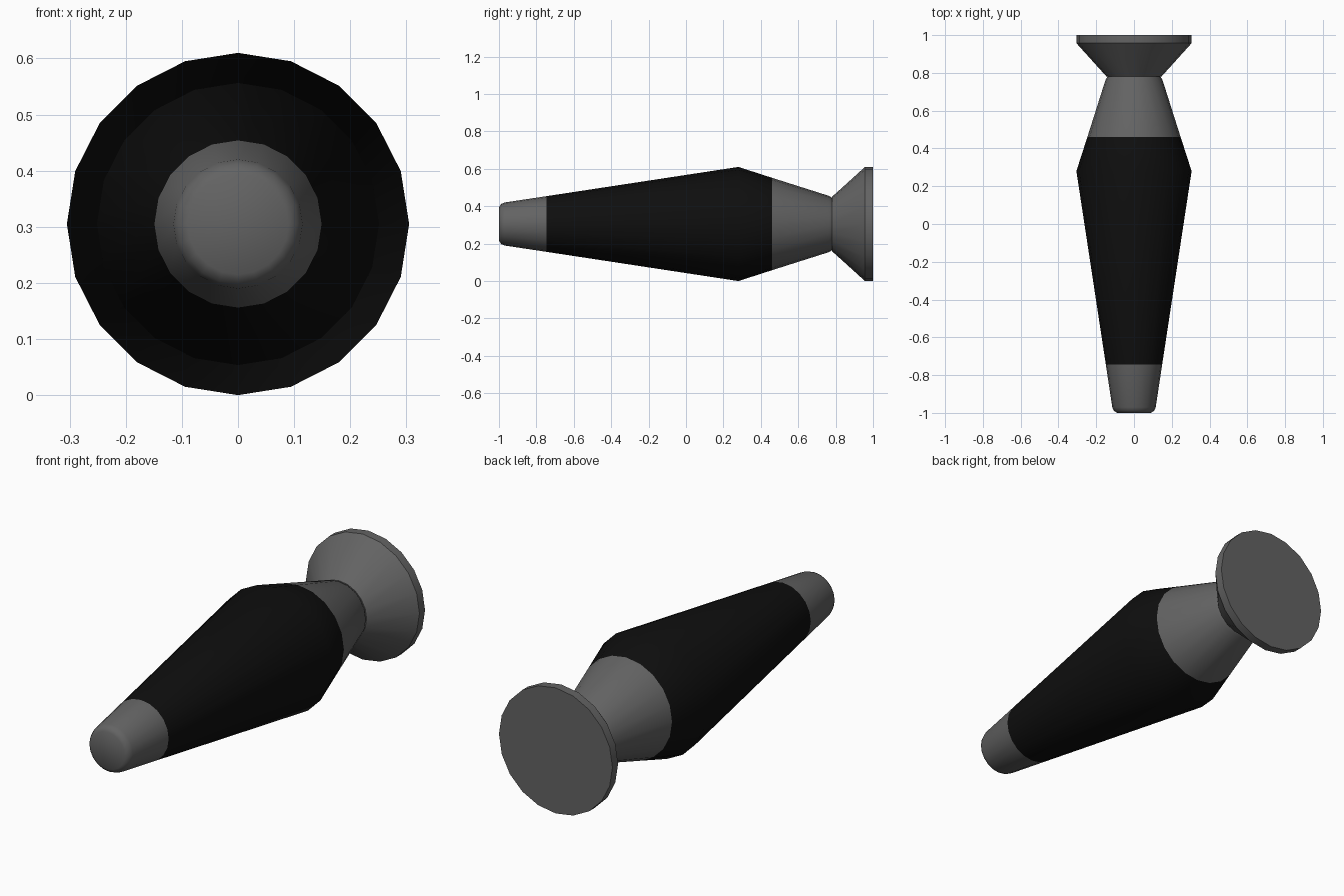
import bpy, bmesh, math

if "Cube" in bpy.data.objects:
    bpy.data.objects.remove(bpy.data.objects["Cube"])

CENTRE_Z = 0.305
SIDES = 20


def material(name, value):
    m = bpy.data.materials.new(name)
    m.diffuse_color = (value, value, value, 1)
    m.use_nodes = True
    m.node_tree.nodes["Principled BSDF"].inputs["Base Color"].default_value = m.diffuse_color
    return m


grey = material("dark grey", 0.125)
black = material("black", 0.0045)


def lathe(name, profile, smooth_angle, band=None):
    """Revolve (y, radius) points about the y axis; faces inside band are black."""
    bm = bmesh.new()
    rings = []
    for y, r in profile:
        rings.append([bm.verts.new((r * math.cos(2 * math.pi * i / SIDES), y,
                                    CENTRE_Z + r * math.sin(2 * math.pi * i / SIDES)))
                      for i in range(SIDES)])
    for a, b in zip(rings, rings[1:]):
        for i in range(SIDES):
            j = (i + 1) % SIDES
            bm.faces.new((a[i], a[j], b[j], b[i]))
    bm.faces.new(rings[0])
    bm.faces.new(rings[-1])
    bmesh.ops.recalc_face_normals(bm, faces=bm.faces)
    for f in bm.faces:
        y = f.calc_center_median().y
        if band and band[0] < y < band[1]:
            f.material_index = 1
    mesh = bpy.data.meshes.new(name)
    bm.to_mesh(mesh)
    bm.free()
    mesh.materials.append(grey)
    mesh.materials.append(black)
    ob = bpy.data.objects.new(name, mesh)
    bpy.context.collection.objects.link(ob)
    bpy.ops.object.select_all(action='DESELECT')
    ob.select_set(True)
    bpy.context.view_layer.objects.active = ob
    bpy.ops.object.shade_smooth_by_angle(angle=math.radians(smooth_angle))


# Tapered body with rounded nose and black middle band
lathe("body", [(-1.0, 0.09), (-0.988, 0.107), (-0.97, 0.115), (-0.745, 0.149),
               (0.28, 0.305), (0.46, 0.247), (0.765, 0.150), (0.78, 0.140)],
      40, band=(-0.745, 0.46))

# Flared end with a flat back
lathe("flared_base", [(0.78, 0.145), (0.957, 0.305), (1.0, 0.305)], 35)
